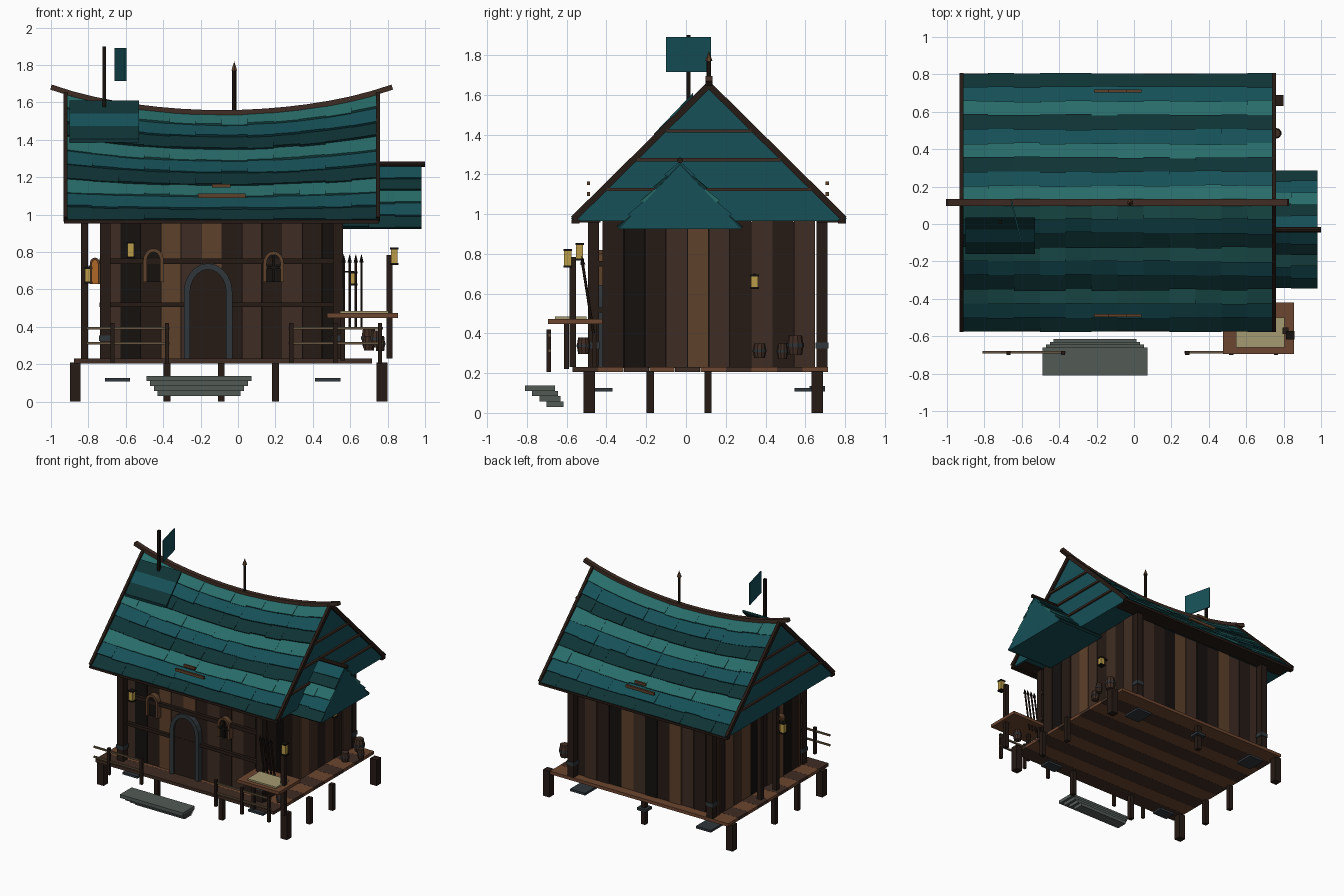
import bpy, bmesh, math, random
from mathutils import Vector, Matrix

if "Cube" in bpy.data.objects:
    bpy.data.objects.remove(bpy.data.objects["Cube"])
random.seed(4)
MATS = {}
COL = dict(teal_dark='163638', teal='1C5158', teal_light='2C6C69', wood_dark='2A201B', wood='413028',
           wood_light='5E432F', wood_red='6C4733', black='1B1816', iron='33393E', stone='535B57',
           paper='A39870', glow='B89B4A', amber='B0682A', rail='665641')

def mat(c):
    if c not in MATS:
        m = bpy.data.materials.new(c)
        rgb = [(int(COL[c][i:i + 2], 16) / 255) ** 2.2 for i in (0, 2, 4)]
        m.diffuse_color = (*rgb, 1)
        m.use_nodes = True
        m.node_tree.nodes["Principled BSDF"].inputs["Base Color"].default_value = m.diffuse_color
        MATS[c] = m
    return MATS[c]

def finish(name, bm, c):
    bmesh.ops.recalc_face_normals(bm, faces=bm.faces)
    me = bpy.data.meshes.new(name)
    bm.to_mesh(me)
    bm.free()
    me.materials.append(mat(c))
    ob = bpy.data.objects.new(name, me)
    bpy.context.collection.objects.link(ob)
    return ob

def hexa(bm, p):
    v = [bm.verts.new(q) for q in p]
    for f in ((0, 1, 2, 3), (4, 5, 6, 7), (0, 1, 5, 4), (1, 2, 6, 5), (2, 3, 7, 6), (3, 0, 4, 7)):
        bm.faces.new([v[i] for i in f])

def boxes(name, c, *bs):
    """Boxes given as x0, x1, y0, y1, z0, z1."""
    bm = bmesh.new()
    for a, b, d, e, f, g in bs:
        hexa(bm, [(x, y, z) for z in (f, g) for x, y in ((a, d), (b, d), (b, e), (a, e))])
    return finish(name, bm, c)

def post(x, y, z0, z1, w):
    return (x - w / 2, x + w / 2, y - w / 2, y + w / 2, z0, z1)

def rod(name, c, a, b, r1, r2=None, n=8):
    a, b = Vector(a), Vector(b)
    bm = bmesh.new()
    m = Matrix.Translation((a + b) / 2) @ (b - a).to_track_quat('Z', 'Y').to_matrix().to_4x4()
    bmesh.ops.create_cone(bm, cap_ends=True, segments=n, radius1=r1, radius2=r1 if r2 is None else r2,
                          depth=(b - a).length, matrix=m)
    return finish(name, bm, c)

def sweep(name, c, pts, w, h):
    """Rectangular beam along points lying at constant y or x."""
    bm = bmesh.new()
    for a, b in zip(pts, pts[1:]):
        a, b = Vector(a), Vector(b)
        d = (b - a).normalized()
        s = Vector((0, 1, 0)) if abs(d.x) > .5 else Vector((1, 0, 0))
        n = d.cross(s) * h / 2
        s = s * w / 2
        hexa(bm, [q + o for q in (a, b) for o in (s + n, s - n, -s - n, -s + n)])
    return finish(name, bm, c)

# roofs: closed core plus rows of overlapping shingles
XC, YC = -.0875, .115
def ridge(x):
    return 1.54 + .105 * ((x - XC) / .84) ** 2

def roof(name, x0, x1, yc, half, ze, zr, rows, segs):
    xs = [x0 + (x1 - x0) * i / segs for i in range(segs + 1)]
    bm = bmesh.new()
    rings = [[bm.verts.new(p) for p in ((x, yc - half, ze), (x, yc, zr(x) - .01), (x, yc + half, ze))] for x in xs]
    for r, q in zip(rings, rings[1:]):
        for i in range(3):
            bm.faces.new((r[i], r[(i + 1) % 3], q[(i + 1) % 3], q[i]))
    bm.faces.new(rings[0])
    bm.faces.new(rings[-1])
    finish(name + '_core', bm, 'teal')
    cols = ['teal_dark', 'teal', 'teal_light']
    bms = [bmesh.new() for _ in cols]
    for s in (-1, 1):
        def P(x, t, off):
            rise = zr(x) - ze
            n = Vector((0, s * rise, half)).normalized()
            return Vector((x, yc + s * half * (1 - t), ze + rise * t)) + n * off
        for i in range(rows):
            for a, b in zip(xs, xs[1:]):
                k = random.uniform(.01, .02)
                t0 = max(0, (i - random.uniform(0, .1)) / rows)
                t1 = (i + 1) / rows
                hexa(bms[i % 3], [P(a, t0, -.004), P(b, t0, -.004), P(b, t1, -.004), P(a, t1, -.004),
                                  P(a, t0, k), P(b, t0, k), P(b, t1, .004), P(a, t1, .004)])
    for b, c in zip(bms, cols):
        finish(name + '_shingles_' + c, b, c)

roof('main_roof', -.92, .745, YC, .68, .965, ridge, 9, 12)
roof('side_roof', .56, .98, -.03, .305, .925, lambda x: 1.26, 5, 3)
rod('side_ridge_pole', 'wood_dark', (.6, -.03, 1.27), (1, -.03, 1.27), .015)

# ridge beam, verge boards, eave boards, gable battens
sweep('ridge_beam', 'wood', [(x, YC, ridge(x) + .005 + .012 * abs((x - XC) / .9) ** 6)
                             for x in [-1 + 1.825 * i / 16 for i in range(17)]], .035, .028)
for x in (-.922, .748):
    for s in (-1, 1):
        sweep('verge_board', 'wood_dark', [(x, YC + s * .682, .975), (x, YC, ridge(x) + .005)], .022, .032)
    boxes('gable_battens', 'wood', *[(x - .012, x + .012, YC - w, YC + w, z, z + .016)
          for z in (1.115, 1.265, 1.41) for w in [.66 * (1.62 - z) / .65]])
boxes('eave_boards', 'wood_dark', *[(-.93, .755, YC + s * .67 - .02, YC + s * .67 + .02, .953, .972) for s in (-1, 1)])
boxes('soffit_boards', 'wood_dark', (-.9, .73, .66, .765, .958, .966), (-.9, .73, -.535, -.43, .958, .966))
boxes('roof_ladder_boards', 'wood_light', *[b for y in (-.49, .71) for b in
      ((-.215, .04, y - .008, y + .008, 1.09, 1.112), (-.14, -.04, y - .008, y + .008, 1.145, 1.165))])
# raised repair patch near the left end
for i, c in enumerate(('teal_dark', 'teal', 'teal_dark')):
    (ya, za), (yb, zb) = [(-.16 + .065 * j, 1.385 + .068 * j) for j in (i, i + 1)]
    bm = bmesh.new()
    hexa(bm, [(x, y, z + o) for o in (0, .02) for x, y, z in
              ((-.9, ya, za), (-.53, ya, za), (-.53, yb, zb), (-.9, yb, zb))])
    finish('roof_patch', bm, c)

# finial and flag
rod('finial_pole', 'wood_dark', (-.02, YC, 1.54), (-.02, YC, 1.78), .011)
rod('finial_tip', 'wood_light', (-.02, YC, 1.77), (-.02, YC, 1.82), .018, 0, 6)
boxes('flag_pole', 'black', post(-.715, .012, 1.5, 1.9, .02))
bm = bmesh.new()
hexa(bm, [(x + o, y, z) for o in (0, .008) for x, y, z in
          ((-.66, .125, 1.715), (-.605, -.1, 1.715), (-.605, -.1, 1.89), (-.66, .125, 1.89))])
finish('flag', bm, 'teal')

# plank walls with a dark backing
WX0, WX1, WY0, WY1 = -.735, .56, -.42, .65
boxes('wall_backing', 'black', (WX0 + .012, WX1 - .012, WY0 + .012, WY1 - .012, .225, .96))
tones = ['wood_dark', 'wood', 'black', 'wood_light']
walls = {c: [] for c in tones}
for lo, hi, n, side in ((WX0, WX1, 12, 'y'), (WY0, WY1, 10, 'x')):
    for k in range(2):
        last = None
        for i in range(n):
            a, b = lo + (hi - lo) * i / n, lo + (hi - lo) * (i + 1) / n - .002
            last = random.choice([c for c in tones if c != last])
            j = random.uniform(0, .008)
            if side == 'y':
                d = (WY0 + j, WY0 + .035) if k == 0 else (WY1 - .035, WY1 - j)
                walls[last].append((a, b, *d, .225, .965))
            else:
                d = (WX0 + j, WX0 + .035) if k == 0 else (WX1 - .035, WX1 - j)
                walls[last].append((*d, a, b, .225, .965))
for c in tones:
    boxes('wall_planks_' + c, c, *walls[c])
boxes('front_beams', 'wood_dark', (-.74, .565, -.445, -.42, .505, .53), (-.74, .565, -.445, -.42, .735, .765))
boxes('corner_posts', 'wood_dark', *[post(x, y, .22, .965, .055) for x in (-.71, .535) for y in (-.465, .685)])
boxes('corner_post_bands', 'iron', *[post(x, y, .325, .355, .065) for x in (-.71, .535) for y in (-.465, .685)])
boxes('left_side_posts', 'wood_dark', *[post(-.82, y, .22, .965, .038) for y in (.22, .02)])

# floor boards, stilts and stones
for k, c in enumerate(('wood', 'wood_red')):
    boxes('floor_boards', c, *[(-.877, .717, -.57 + .1285 * i, -.57 + .1285 * (i + 1) - .001, .205, .23)
                               for i in range(k, 10, 2)])
boxes('corner_stilts', 'wood_dark', *[post(x, y, 0, .21, .058) for x in (-.87, .77) for y in (-.487, .66)])
boxes('stilts', 'wood_dark', *[post(x, y, 0, .21, .036) for x, y in
      ((-.38, -.49), (.2, -.49), (-.09, .66), (-.87, -.18), (-.87, .11), (.765, -.18), (.765, .11))])
boxes('stilt_collar', 'iron', post(-.09, .66, .115, .135, .08))
boxes('flat_stones', 'iron', *[(x - .067, x + .067, a, b, .108, .126) for x in (-.645, .48)
                               for a, b in ((-.46, -.37), (.545, .7))])
boxes('stone_steps', 'stone', *[(-.49 + .02 * i, .073 - .02 * i, -.81 + .036 * i, -.66 + .015 * i,
                                 .111 - .027 * i, .138 - .027 * i) for i in range(4)])

# arched door and windows
def arch(name, loc, w, h, t, c, pane):
    def loop(k):
        hw, r = w / 2 - k, w * .6
        return [(-hw, 0)] + [(-hw * math.cos(a), h - r + (r - k) * math.sin(a))
                             for a in [math.pi * i / 10 for i in range(11)]] + [(hw, 0)]
    out, inn = loop(0), loop(t)
    bm = bmesh.new()
    for i in range(len(out) - 1):
        q = (out[i], out[i + 1], inn[i + 1], inn[i])
        hexa(bm, [(u, y, v) for y in (-.035, .01) for u, v in q])
    f = finish(name + '_frame', bm, c)
    bm = bmesh.new()
    bm.faces.new([bm.verts.new((u, -.018, v)) for u, v in inn])
    for o in (f, finish(name + '_pane', bm, pane)):
        o.location = loc

arch('door', (-.16, -.425, .23), .26, .51, .033, 'iron', 'wood_dark')
arch('left_window', (-.452, -.425, .64), .11, .18, .02, 'wood_light', 'black')
arch('right_window', (.19, -.425, .64), .11, .165, .018, 'wood_light', 'black')
boxes('right_window_bars', 'black', (.183, .197, -.46, -.44, .64, .8), (.14, .24, -.46, -.44, .71, .725))
arch('side_lamp_niche', (-.765, -.1, .63), .055, .14, .012, 'wood_light', 'amber')

# lanterns
def lantern(x, y, z, h, c='glow'):
    boxes('lantern_glass', c, post(x, y, z, z + h, .036))
    boxes('lantern_caps', 'black', post(x, y, z - .008, z + .002, .044), post(x, y, z + h, z + h + .01, .044))
lantern(-.573, -.535, .775, .07)
lantern(.835, -.595, .74, .075)
lantern(.618, .345, .63, .055)
lantern(-.8, -.1, .64, .07)
boxes('lantern_brackets', 'black', (.56, .62, .34, .35, .69, .7), (-.8, -.735, -.105, -.095, .715, .727))
boxes('lamp_post', 'wood_dark', post(.81, -.57, .23, .785, .034))

# fences
for x0, x1, ps in ((-.81, -.365, (-.67, -.38)), (.27, .775, (.285, .52, .76))):
    boxes('fence_posts', 'wood_dark', *[post(x, -.69, .205, .42, .022) for x in ps])
    boxes('fence_rails', 'rail', *[(x0, x1, -.692, -.68, z, z + .013) for z in (.305, .385)])

# work table with sheet, spear rack, barrels
boxes('table_top', 'wood_red', (.475, .855, -.695, -.42, .448, .473))
boxes('table_legs', 'wood_dark', post(.56, -.6, .22, .45, .025), post(.56, -.46, .22, .45, .025))
boxes('table_sheet', 'paper', (.545, .805, -.66, -.5, .473, .485))
for x in (.565, .597, .63, .66):
    rod('spear_shaft', 'wood_dark', (x, -.465, .4), (x, -.52, .75), .007, n=6)
    rod('spear_tip', 'black', (x, -.519, .745), (x, -.525, .79), .013, 0, 6)
for x, y, z, r, h in ((.74, -.515, .295, .034, .085), (.7, .37, .275, .034, .075), (.76, .485, .27, .028, .08),
                      (.7, .55, .29, .042, .1)):
    rod('barrel_lower', 'wood', (x, y, z), (x, y, z + h / 2), r * .8, r, 10)
    rod('barrel_upper', 'wood', (x, y, z + h / 2), (x, y, z + h), r, r * .8, 10)
    rod('barrel_hoop', 'iron', (x, y, z + h * .42), (x, y, z + h * .58), r * 1.03, n=10)
